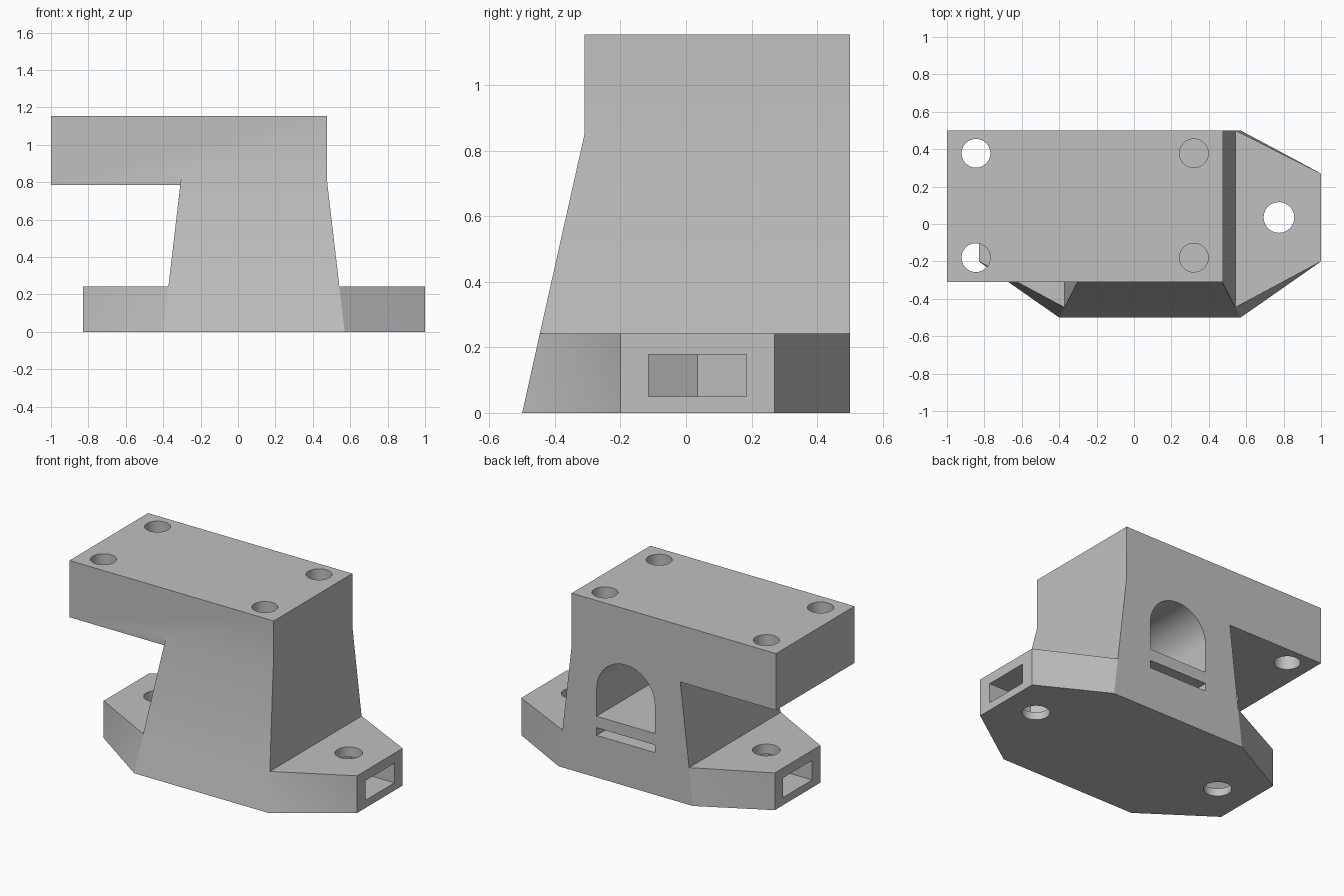
import bpy
import bmesh
from math import sin, cos, pi
from mathutils import Vector

if "Cube" in bpy.data.objects:
    bpy.data.objects.remove(bpy.data.objects["Cube"], do_unlink=True)

grey = bpy.data.materials.new("plain_grey")
grey.use_nodes = True
colour = (0.53, 0.53, 0.53, 1)
grey.diffuse_color = colour
grey.node_tree.nodes["Principled BSDF"].inputs["Base Color"].default_value = colour

MID = 0.085   # centre of the foot and column along x
HOLE_Y = 0.035


def make_object(name, bm):
    bmesh.ops.recalc_face_normals(bm, faces=bm.faces)
    mesh = bpy.data.meshes.new(name)
    bm.to_mesh(mesh)
    bm.free()
    mesh.materials.append(grey)
    obj = bpy.data.objects.new(name, mesh)
    bpy.context.collection.objects.link(obj)
    return obj


def prism(name, points, start, end, along_y=False):
    """Extrude a flat outline along z, or along y for an (x, z) outline."""
    bm = bmesh.new()
    place = (lambda a, b, h: (a, h, b)) if along_y else (lambda a, b, h: (a, b, h))
    face = bm.faces.new([bm.verts.new(place(a, b, start)) for a, b in points])
    out = bmesh.ops.extrude_face_region(bm, geom=[face])
    verts = [v for v in out["geom"] if isinstance(v, bmesh.types.BMVert)]
    shift = Vector(place(0, 0, end - start))
    bmesh.ops.translate(bm, verts=verts, vec=shift)
    return make_object(name, bm)


def rect(x0, x1, y0, y1):
    return [(x0, y0), (x1, y0), (x1, y1), (x0, y1)]


def circle(x, y, r, n=40):
    return [(x + r * cos(2 * pi * i / n), y + r * sin(2 * pi * i / n)) for i in range(n)]


def combine(target, other, operation):
    mod = target.modifiers.new(operation, "BOOLEAN")
    mod.operation = operation
    mod.solver = "EXACT"
    mod.object = other
    bpy.context.view_layer.objects.active = target
    bpy.ops.object.modifier_apply(modifier=mod.name)
    bpy.data.objects.remove(other, do_unlink=True)


# Foot with pointed wings, growing into the tapered column
def ring(bm, half, front, z, wings=True):
    pts = [(-half, front), (half, front)]
    if wings:
        pts += [(0.915, -0.2), (0.915, 0.27)]
    pts += [(half, 0.5), (-half, 0.5)]
    if wings:
        pts += [(-0.915, 0.27), (-0.915, -0.2)]
    return [bm.verts.new((MID + x, y, z)) for x, y in pts]


bm = bmesh.new()
low = ring(bm, 0.485, -0.5, 0)
mid = ring(bm, 0.457, -0.446, 0.243)
top = ring(bm, 0.386, -0.31, 0.85, wings=False)
bm.faces.new(low)
bm.faces.new(top)
for i in range(8):
    j = (i + 1) % 8
    if i in (1, 5):      # wing flank folds from upper root to lower tip
        bm.faces.new((low[i], low[j], mid[i]))
        bm.faces.new((low[j], mid[j], mid[i]))
    elif i in (3, 7):
        bm.faces.new((low[i], low[j], mid[j]))
        bm.faces.new((low[i], mid[j], mid[i]))
    else:
        bm.faces.new((low[i], low[j], mid[j], mid[i]))
bm.faces.new(mid[1:5])
bm.faces.new(mid[5:] + mid[:1])
roots = [mid[0], mid[1], mid[4], mid[5]]
for i in range(4):
    j = (i + 1) % 4
    bm.faces.new((roots[i], roots[j], top[j], top[i]))
bracket = make_object("mounting_bracket", bm)

# Overhanging top block
block = prism("top_block", rect(-1, 0.475, -0.31, 0.5), 0.785, 1.155)
combine(bracket, block, "UNION")

# Screw holes in the block: through the overhang, blind over the column
for y in (-0.18, 0.378):
    for x, depth in ((-0.845, 0.7), (0.32, 0.79)):
        combine(bracket, prism("block_hole", circle(x, y, 0.077), depth, 1.3), "DIFFERENCE")

# Wing screw holes and nut pockets with a pointed inner end
for side in (-1, 1):
    hole = circle(MID + side * 0.69, HOLE_Y, 0.082)
    combine(bracket, prism("wing_hole", hole, -0.1, 0.4), "DIFFERENCE")
    outline = [(1, -0.15), (1, 0.15), (0.604, 0.15), (0.517, 0), (0.604, -0.15)]
    pocket = [(MID + side * x, HOLE_Y + y) for x, y in outline]
    combine(bracket, prism("nut_pocket", pocket, 0.05, 0.178), "DIFFERENCE")

# Arched recess and strap slot in the back of the column
arch = [(MID - 0.21, 0.4), (MID + 0.21, 0.4)]
arch += [(MID + 0.21 * cos(pi * i / 24), 0.58 + 0.21 * sin(pi * i / 24)) for i in range(25)]
combine(bracket, prism("arch_recess", arch, -0.24, 0.6, True), "DIFFERENCE")
slot = rect(MID - 0.21, MID + 0.21, 0.275, 0.325)
combine(bracket, prism("strap_slot", slot, -0.24, 0.6, True), "DIFFERENCE")

bpy.ops.object.select_all(action="DESELECT")
bracket.select_set(True)
bpy.context.view_layer.objects.active = bracket
bpy.ops.object.shade_smooth_by_angle(angle=0.35)
